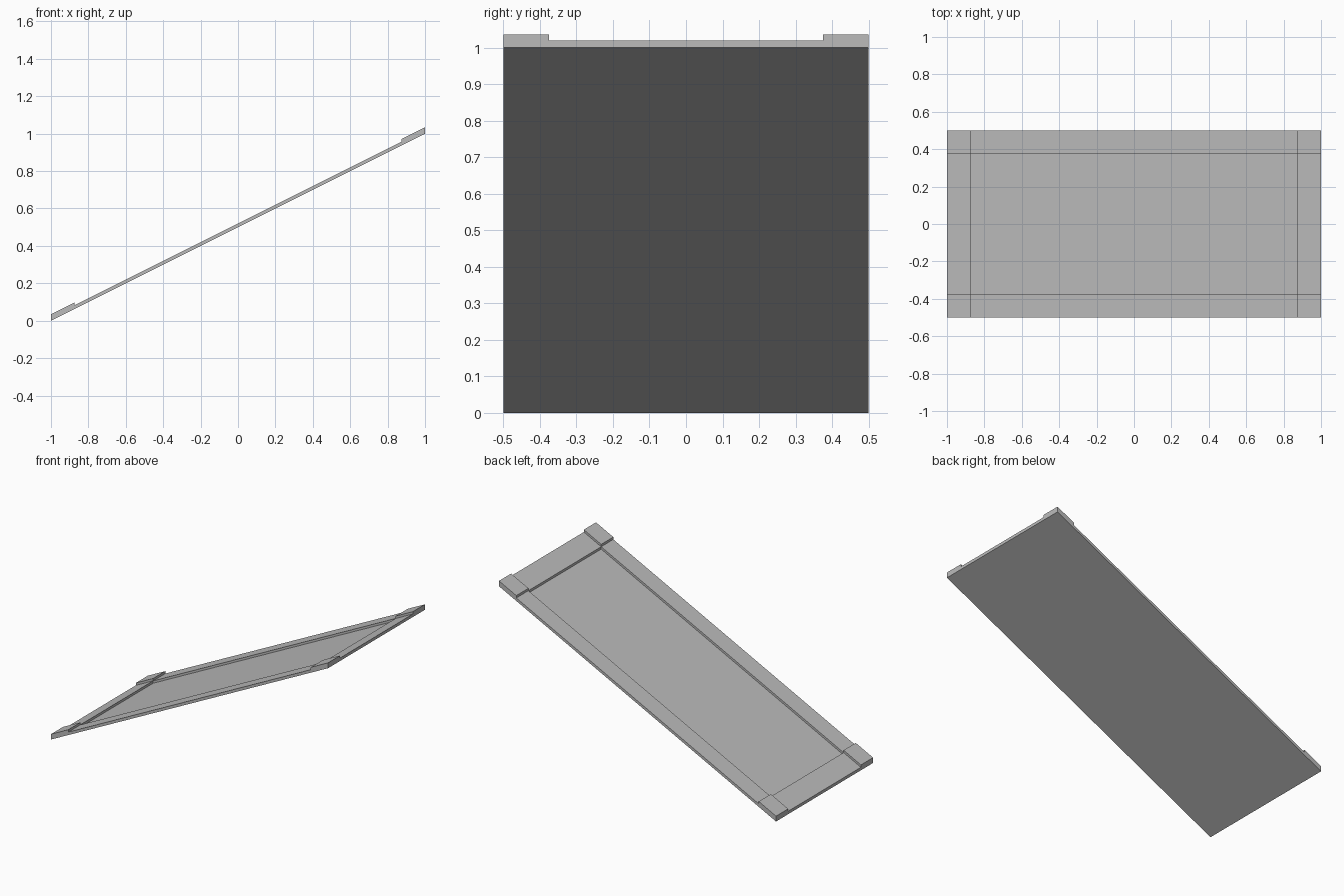
import bpy
import bmesh
from mathutils import Matrix

cube = bpy.data.objects.get("Cube")
if cube:
    bpy.data.objects.remove(cube, do_unlink=True)

# One plain grey for every part
grey = bpy.data.materials.new("plain_grey")
grey.use_nodes = True
colour = (0.5, 0.5, 0.5, 1)
grey.diffuse_color = colour
grey.node_tree.nodes["Principled BSDF"].inputs["Base Color"].default_value = colour

HALF_X, HALF_Y, BORDER = 1.0, 0.5, 0.125
SHEET, RAIL, CORNER = 0.004, 0.0195, 0.035   # top of each layer above the slope
SLOPE = Matrix(((1, 0, 0, 0), (0, 1, 0, 0), (0.5, 0, 1, 0.5), (0, 0, 0, 1)))


def slab(name, x, y, z):
    """Box between the given limits, sheared so its ends stay vertical."""
    bm = bmesh.new()
    bmesh.ops.create_cube(bm, size=1)
    for v in bm.verts:
        v.co = [low + (c + 0.5) * (high - low)
                for c, (low, high) in zip(v.co, (x, y, z))]
    bm.transform(SLOPE)
    mesh = bpy.data.meshes.new(name)
    bm.to_mesh(mesh)
    bm.free()
    mesh.materials.append(grey)
    bpy.context.collection.objects.link(bpy.data.objects.new(name, mesh))


def edge(side, half):
    """Border range on the positive or negative side."""
    return tuple(sorted((side * half, side * (half - BORDER))))


# Thin sloping sheet
slab("sheet", (-HALF_X, HALF_X), (-HALF_Y, HALF_Y), (0, SHEET))

# Rails along the long sides and across the ends
inner_y = HALF_Y - BORDER
for side, y_name, x_name in ((-1, "front", "lower"), (1, "back", "upper")):
    slab(y_name + "_rail", (-HALF_X, HALF_X), edge(side, HALF_Y), (SHEET, RAIL))
    slab(x_name + "_rail", edge(side, HALF_X), (-inner_y, inner_y), (SHEET, RAIL))

    # Raised corner blocks
    for end, end_name in ((-1, "lower"), (1, "upper")):
        slab(f"{y_name}_{end_name}_corner", edge(end, HALF_X),
             edge(side, HALF_Y), (RAIL, CORNER))
